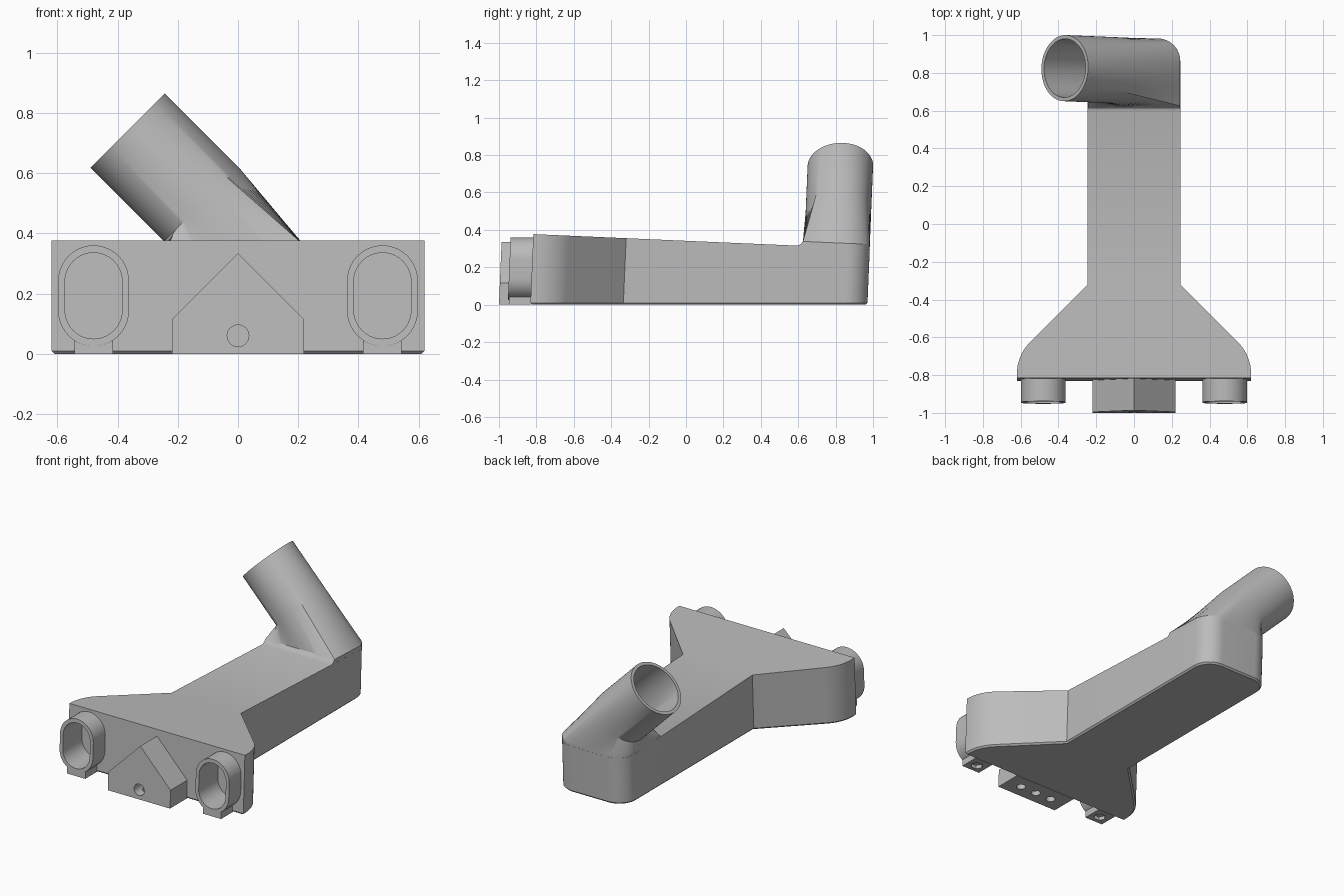
import bpy, bmesh, math
from mathutils import Vector

cube = bpy.data.objects.get("Cube")
if cube:
    bpy.data.objects.remove(cube, do_unlink=True)

grey = bpy.data.materials.new("warm grey plastic")
grey.use_nodes = True
COLOUR = (0.5, 0.5, 0.5, 1)
grey.diffuse_color = COLOUR
grey.node_tree.nodes["Principled BSDF"].inputs["Base Color"].default_value = COLOUR

LEAN = 0.042          # everything leans back slightly with height
FRONT, REAR = -0.832, 0.97
WALL = 0.02
PORT_X, PORT_Z = 0.48, 0.193


def loft(name, rings):
    """Closed solid through rings of equally many points."""
    bm = bmesh.new()
    loops = [[bm.verts.new(p) for p in ring] for ring in rings]
    n = len(loops[0])
    for a, b in zip(loops, loops[1:]):
        for i in range(n):
            j = (i + 1) % n
            bm.faces.new((a[i], a[j], b[j], b[i]))
    bm.faces.new(loops[0])
    bm.faces.new(loops[-1])
    bmesh.ops.recalc_face_normals(bm, faces=bm.faces)
    mesh = bpy.data.meshes.new(name)
    bm.to_mesh(mesh)
    bm.free()
    mesh.materials.append(grey)
    ob = bpy.data.objects.new(name, mesh)
    bpy.context.scene.collection.objects.link(ob)
    return ob


def prism_y(name, profile, y0, y1):
    return loft(name, [[(x, y, z) for x, z in profile] for y in (y0, y1)])


def prism_z(name, profile, z0, z1):
    return loft(name, [[(x, y, z) for x, y in profile] for z in (z0, z1)])


def arc(cx, cy, r, a0, a1, n):
    steps = [math.radians(a0 + (a1 - a0) * i / n) for i in range(n + 1)]
    return [(cx + r * math.cos(a), cy + r * math.sin(a)) for a in steps]


def circle(cx, cy, r, n=32):
    return arc(cx, cy, r, 0, 360, n)[:-1]


def obround(cx, cz, w, h):
    r, s = w / 2, (h - w) / 2
    return arc(cx, cz + s, r, 0, 180, 20) + arc(cx, cz - s, r, 180, 360, 20)


def boolean(ob, tool, operation):
    mod = ob.modifiers.new(operation.lower(), 'BOOLEAN')
    mod.operation, mod.solver, mod.object = operation, 'EXACT', tool
    dg = bpy.context.evaluated_depsgraph_get()
    mesh = bpy.data.meshes.new_from_object(ob.evaluated_get(dg))
    ob.modifiers.clear()
    ob.data = mesh


def combine(ob, tools, operation='DIFFERENCE'):
    for tool in tools:
        boolean(ob, tool, operation)
        bpy.data.objects.remove(tool, do_unlink=True)


def top(y):
    return 0.341 - 0.0435 * y


def outline(d):
    """Plan of the flared duct, inset by d."""
    half = [(0.62 - d, FRONT + d)]
    half += arc(0.38, -0.81, 0.24 - d, 0, 45, 12)
    half += [(0.245 - d, -0.335 - 0.41 * d)]
    half += arc(0.125, REAR - 0.12, 0.12 - d, 0, 90, 12)
    return half + [(-x, y) for x, y in reversed(half)]


def duct(name, d, chamfer):
    plan = outline(d)
    rings = [[(x, y, d + chamfer) for x, y in plan],
             [(x, y, top(y) - d) for x, y in plan]]
    if chamfer:
        rings.insert(0, [(x, y, d) for x, y in outline(d + chamfer)])
    return loft(name, rings)


ANGLES = [2 * math.pi * i / 80 for i in range(80)]


def base_ring(d, front, lift, flat=None):
    """Rectangle with rounded rear corners, at the foot of the spout."""
    ring, hx, rear = [], 0.2445 - d, REAR - 0.0005 - d
    cy, hy, r = (front + d + rear) / 2, (rear - front - d) / 2, 0.12 - d
    for a in ANGLES:
        c, s = math.cos(a), math.sin(a)
        m = max(abs(c), abs(s))
        p = Vector((hx * c / m, hy * s / m))
        corner = Vector((math.copysign(hx - r, p.x), hy - r))
        if abs(p.x) > hx - r and p.y > corner.y:
            p = corner + (p - corner).normalized() * r
        y = cy + p.y
        ring.append((p.x, y, top(y) + lift if flat is None else flat))
    return ring


def spout_ring(r, along):
    """Circle square to the spout axis, which rises sideways at 45 degrees."""
    k = math.sqrt(0.5)
    return [(-0.1225 + k * (r * math.cos(a) - along), 0.794 + r * math.sin(a),
             0.4975 + k * (r * math.cos(a) + along)) for a in ANGLES]


# Hollow duct with the side-leaning spout
body = duct("duct_body", 0, 0.01)
spout = loft("spout", [base_ring(0.01, 0.58, 0, 0.2), base_ring(0, 0.575, -0.002),
                       base_ring(0, 0.598, 0.007), base_ring(0, 0.611, 0.024),
                       spout_ring(0.175, 0), spout_ring(0.175, 0.345)])
combine(body, [spout], 'UNION')
cavity = duct("cavity", WALL + 0.005, 0)
bore = loft("bore", [base_ring(WALL, 0.611, 0, 0.15), base_ring(WALL, 0.611, 0.02),
                     spout_ring(0.175 - WALL, 0), spout_ring(0.175 - WALL, 0.4)])
combine(body, [cavity, bore])
parts = [body]


def slot(x):
    return prism_y("slot", obround(x, PORT_Z, 0.19, 0.286), -1.1, -0.76)


# Two inlet ports, each with a small bolt tab underneath
for side, x in (("left", PORT_X), ("right", -PORT_X)):
    combine(body, [slot(x)])
    port = prism_y(side + "_port", obround(x, PORT_Z, 0.235, 0.335), -0.953, -0.82)
    combine(port, [slot(x)])
    w = 0.064
    tab = prism_y(side + "_tab", [(x - w, 0), (x + w, 0), (x + w, 0.042), (x - w, 0.042)],
                  -0.948, -0.825)
    combine(tab, [prism_z("nut_hole", circle(x, -0.89, 0.037, 6), -0.1, 0.022)])
    parts += [port, tab]

# Central mounting block with a gabled top and bolt holes
block = prism_y("mount_block", [(-0.22, 0), (0.22, 0), (0.22, 0.115), (0, 0.335),
                                (-0.22, 0.115)], -1, -0.825)
combine(block, [prism_z("bolt_hole", circle(x, -0.915, 0.028), -0.1, 0.05)
                for x in (-0.115, 0, 0.115)])
combine(block, [prism_y("front_hole", circle(0, 0.06, 0.036), -1.1, -0.87)])
parts.append(block)

# Lean and shade
bpy.ops.object.select_all(action='DESELECT')
for ob in parts:
    for v in ob.data.vertices:
        v.co.y += LEAN * v.co.z
    ob.select_set(True)
bpy.context.view_layer.objects.active = body
bpy.ops.object.shade_smooth_by_angle(angle=math.radians(25))
